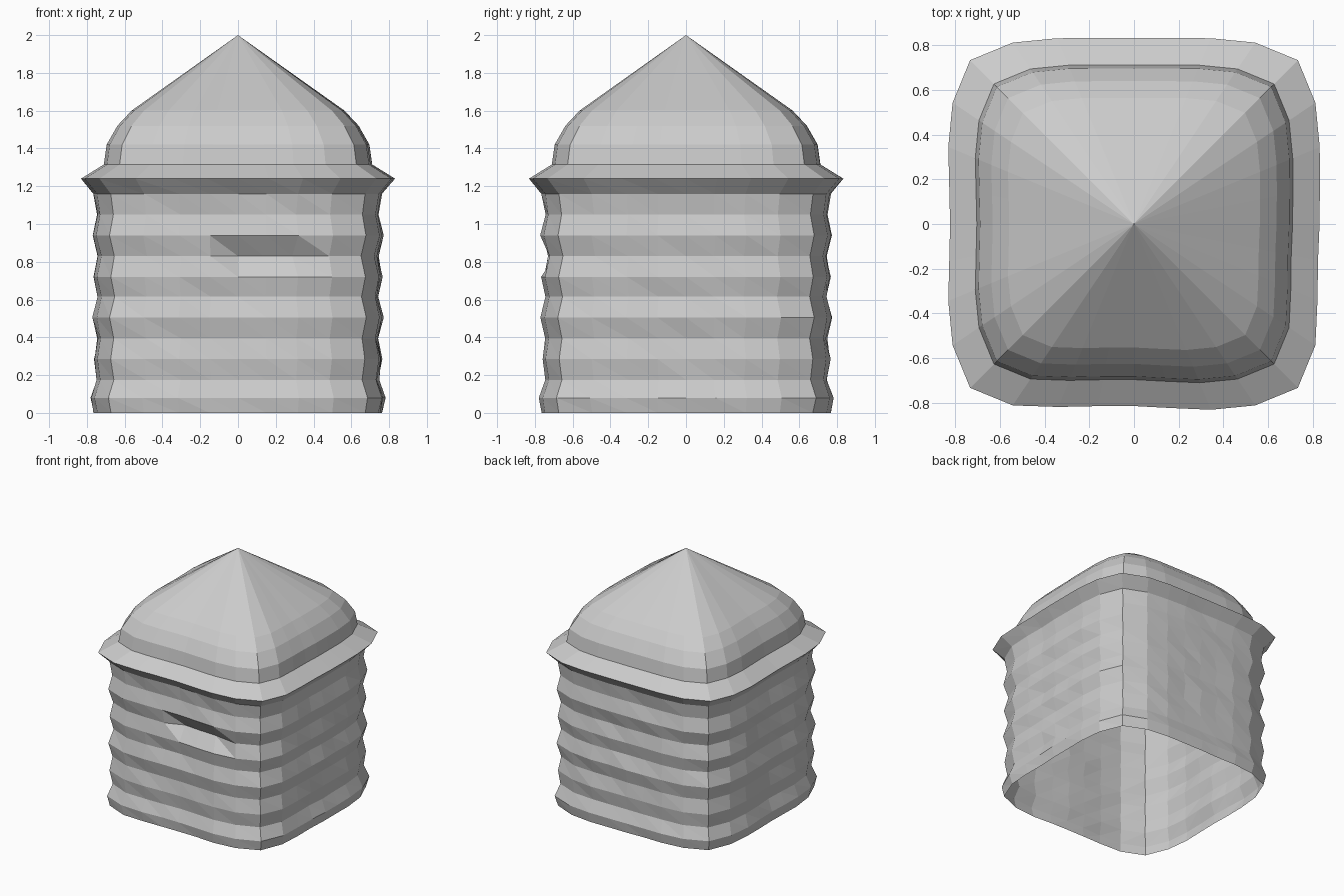
import bpy, bmesh, math, random

if "Cube" in bpy.data.objects:
    bpy.data.objects.remove(bpy.data.objects["Cube"])

random.seed(4)
N = 32  # sides around the rounded-square plan

# plan radius (as a fraction of half width) from side middle to corner
OCT = [1.0, 1.018, 1.08, 1.172, 1.245]


def plan(j):
    """Plan multiplier for column j, with the slightly uneven side middles."""
    k = j % 8
    r = OCT[k if k <= 4 else 8 - k]
    # columns 0, 8, 16, 24 are the right, back, left and front middles
    dips = {24: 0.022, 23: 0.02, 25: 0.01, 22: 0.015, 16: 0.012, 15: 0.006,
            17: 0.006, 0: 0.003, 30: 0.012, 31: 0.01}
    return r * (1 - dips.get(j, 0))


def ring(r, z, wobble=0.0, dent=()):
    pts = []
    for j in range(N):
        a = 2 * math.pi * j / N
        rr = r * plan(j) + random.uniform(-wobble, wobble)
        if j in dent:
            rr -= 0.05
        pts.append((rr * math.cos(a), rr * math.sin(a), z))
    return pts


def shell(name, rings, apex=None):
    bm = bmesh.new()
    loops = [[bm.verts.new(p) for p in pts] for pts in rings]
    for lo, hi in zip(loops, loops[1:]):
        for j in range(N):
            k = (j + 1) % N
            # triangles lean to one side, as in the rippled wall
            bm.faces.new((lo[j], lo[k], hi[j]))
            bm.faces.new((lo[k], hi[k], hi[j]))
    if apex:
        tip = bm.verts.new((0, 0, apex))
        for j in range(N):
            bm.faces.new((loops[-1][j], loops[-1][(j + 1) % N], tip))
    me = bpy.data.meshes.new(name)
    bm.to_mesh(me)
    bm.free()
    ob = bpy.data.objects.new(name, me)
    bpy.context.collection.objects.link(ob)
    return ob


# rippled wall, open underneath, with a shallow dent in the front
wall = [(0.765, 0), (0.78, 0.08), (0.747, 0.175), (0.764, 0.285),
        (0.745, 0.395), (0.77, 0.505), (0.743, 0.615), (0.765, 0.72),
        (0.743, 0.83), (0.77, 0.94), (0.747, 1.05), (0.765, 1.16)]
wall_rings = [ring(r, z, 0.004, (24, 25, 26) if z == 0.83 else ())
              for r, z in wall]
shell("rippled_wall", wall_rings)

# projecting eave band
roof_base = ring(0.712, 1.315)
shell("eave", [wall_rings[-1], ring(0.833, 1.24), roof_base])

# domed roof rising to a point
shell("roof", [roof_base, ring(0.697, 1.42), ring(0.64, 1.52),
               ring(0.565, 1.6)], 2.0)
